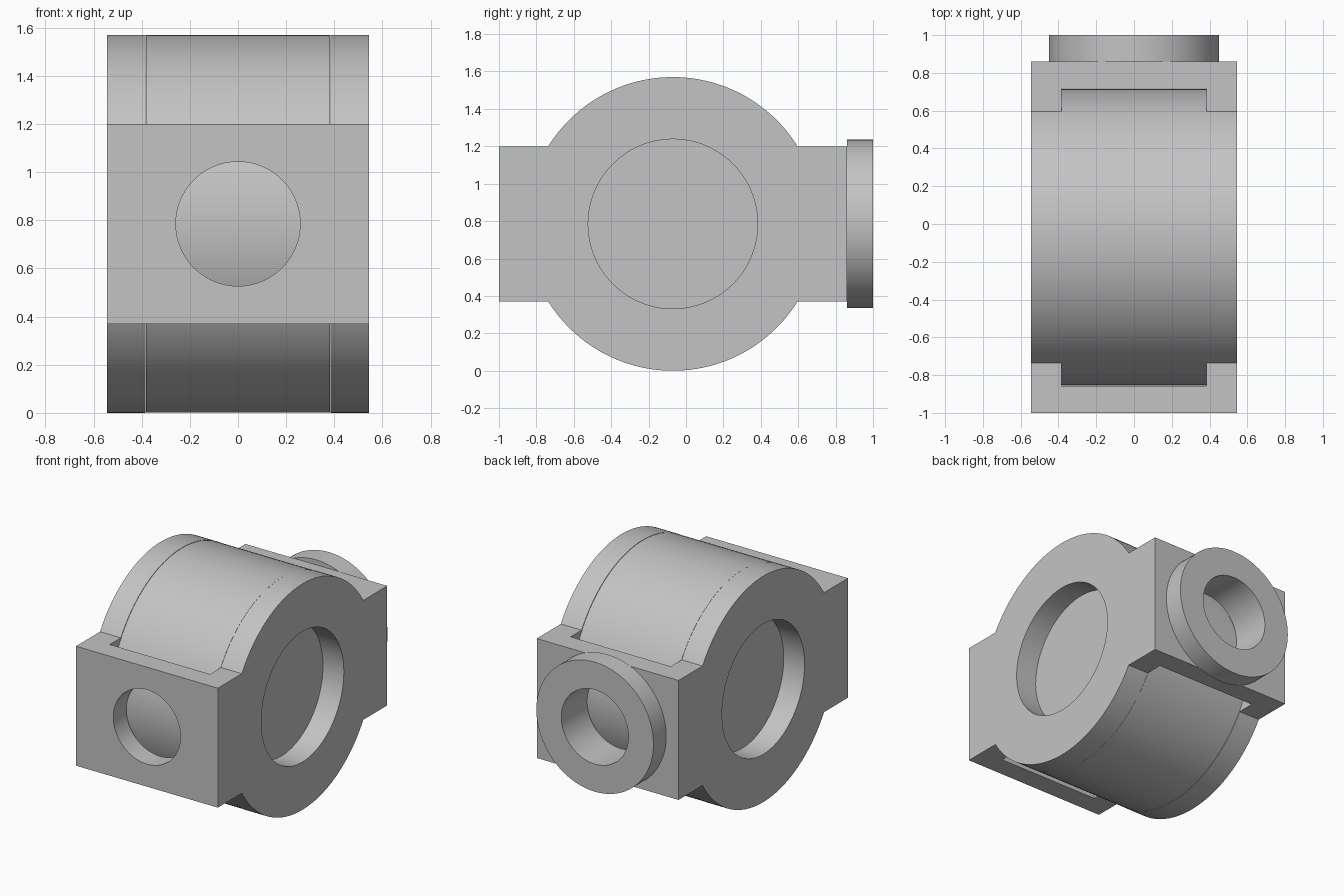
import bpy
import bmesh
from math import asin, cos, sin, pi, radians
from mathutils import Matrix

if "Cube" in bpy.data.objects:
    bpy.data.objects.remove(bpy.data.objects["Cube"])

HALF_W, INNER_W = 0.545, 0.385      # outer and inner half width
R, CY, CZ = 0.785, -0.07, 0.785     # drum radius and centre
HALF_H = 0.415                      # half height of the square ends
FRONT, BACK, TIP = -1.0, 0.86, 1.0

grey = bpy.data.materials.new("light_grey")
grey.use_nodes = True
colour = (0.55, 0.55, 0.55, 1)
grey.diffuse_color = colour
grey.node_tree.nodes["Principled BSDF"].inputs["Base Color"].default_value = colour


def make(name, bm):
    bmesh.ops.recalc_face_normals(bm, faces=bm.faces)
    mesh = bpy.data.meshes.new(name)
    bm.to_mesh(mesh)
    bm.free()
    mesh.materials.append(grey)
    ob = bpy.data.objects.new(name, mesh)
    bpy.context.collection.objects.link(ob)
    return ob


def select(ob):
    bpy.ops.object.select_all(action='DESELECT')
    bpy.context.view_layer.objects.active = ob
    ob.select_set(True)


def smooth(ob):
    select(ob)
    bpy.ops.object.shade_smooth_by_angle(angle=radians(30))


def cylinder(name, radius, start, end, axis):
    bm = bmesh.new()
    bmesh.ops.create_cone(bm, cap_ends=True, segments=128, radius1=radius,
                          radius2=radius, depth=end - start)
    mid = (start + end) / 2
    turn = Matrix.Rotation(pi / 2, 4, 'Y' if axis == 'X' else 'X')
    place = (mid, CY, CZ) if axis == 'X' else (0, mid, CZ)
    bm.transform(Matrix.Translation(place) @ turn)
    return make(name, bm)


def box(name, low, high):
    bm = bmesh.new()
    bmesh.ops.create_cube(bm, size=1)
    size = [h - l for l, h in zip(low, high)]
    mid = [(h + l) / 2 for l, h in zip(low, high)]
    bm.transform(Matrix.Translation(mid) @ Matrix.Diagonal((*size, 1)))
    return make(name, bm)


def cut(ob, cutter):
    cutter.hide_render = True
    mod = ob.modifiers.new("cut", 'BOOLEAN')
    mod.operation, mod.solver, mod.object = 'DIFFERENCE', 'EXACT', cutter
    select(ob)
    bpy.ops.object.modifier_apply(modifier=mod.name)
    bpy.data.objects.remove(cutter)


# Housing outline: round body with square ends, extruded across the width
a = asin(HALF_H / R)
N = 72
top = [(CY + R * cos(a + (pi - 2 * a) * i / N),
        CZ + R * sin(a + (pi - 2 * a) * i / N)) for i in range(N + 1)]
half = [(BACK, CZ + HALF_H)] + top + [(FRONT, CZ + HALF_H)]
outline = half + [(y, 2 * CZ - z) for y, z in reversed(half)]
bm = bmesh.new()
face = bm.faces.new([bm.verts.new((-HALF_W, y, z)) for y, z in outline])
new = bmesh.ops.extrude_face_region(bm, geom=[face])["geom"]
bmesh.ops.translate(bm, vec=(2 * HALF_W, 0, 0),
                    verts=[v for v in new if isinstance(v, bmesh.types.BMVert)])
housing = make("housing", bm)

# Pocket for the drum, side openings and end bores
gap = 0.002
cut(housing, box("pocket_cutter", (-INNER_W, CY - R - gap, -0.2),
                 (INNER_W, CY + R + gap, 1.8)))
cut(housing, cylinder("side_cutter", 0.453, -1, 1, 'X'))
cut(housing, cylinder("bore_cutter", 0.258, -1.2, 1.2, 'Y'))
smooth(housing)

# Drum held inside the housing
smooth(cylinder("drum", R - 0.001, -INNER_W + gap, INNER_W - gap, 'X'))

# Flange ring around the rear bore
flange = cylinder("rear_flange", 0.45, BACK, TIP, 'Y')
cut(flange, cylinder("flange_cutter", 0.258, 0.5, 1.2, 'Y'))
smooth(flange)
